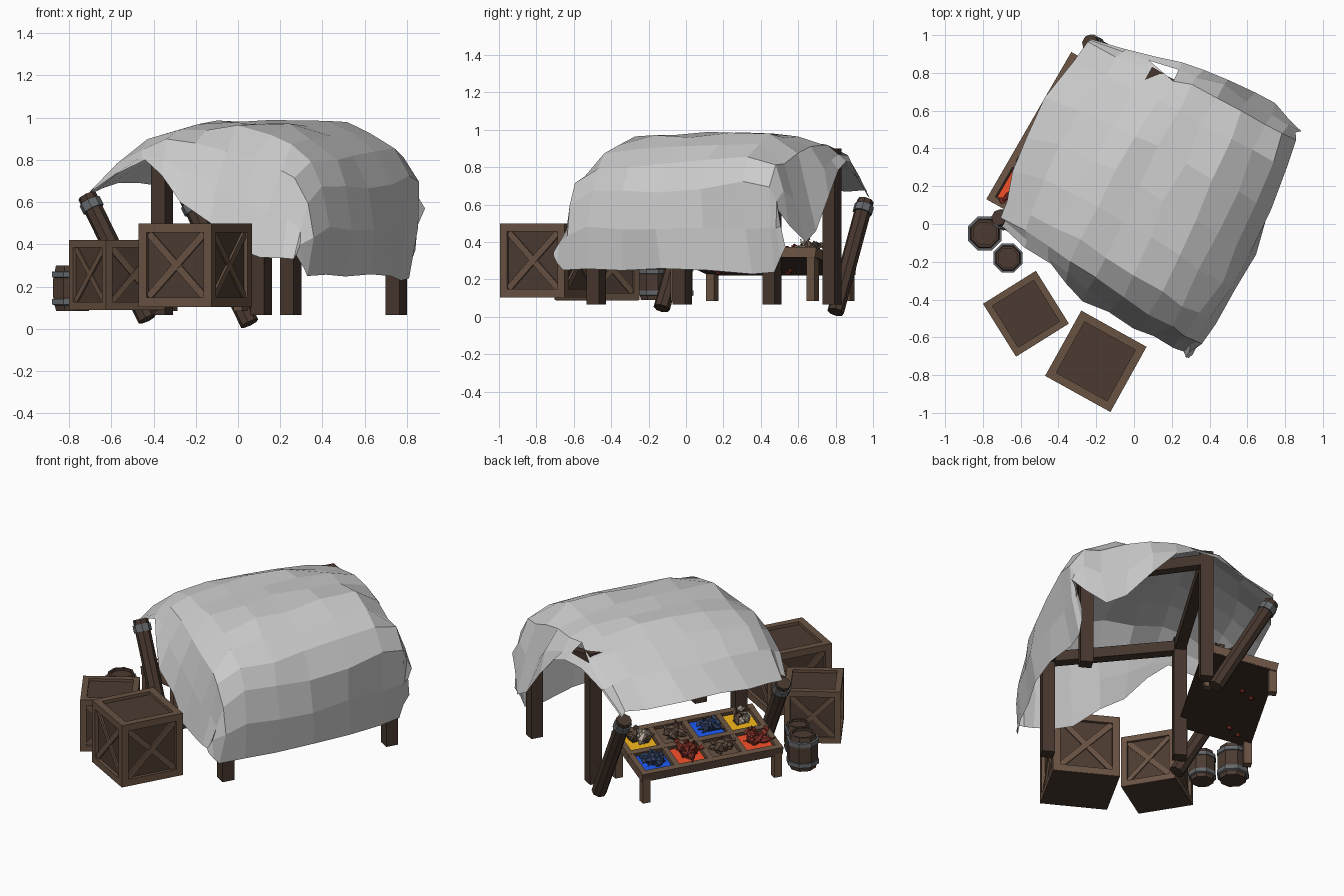
import bpy, bmesh, math, random
from mathutils import Vector, Matrix

if "Cube" in bpy.data.objects:
    bpy.data.objects.remove(bpy.data.objects["Cube"])
random.seed(4)


def mat(name, *c):
    m = bpy.data.materials.new(name)
    m.diffuse_color = (*c, 1)
    m.use_nodes = True
    m.node_tree.nodes["Principled BSDF"].inputs["Base Color"].default_value = m.diffuse_color
    return m


DARK = mat("dark_wood", .062, .038, .027)
PANEL = mat("panel_wood", .072, .044, .031)
TRIM = mat("trim_wood", .14, .085, .055)
IRON = mat("iron", .13, .14, .15)
BLUE, NAVY = mat("blue", .01, .09, .8), mat("navy", .03, .05, .12)
YELLOW, CREAM = mat("yellow", .8, .42, .01), mat("cream", .5, .42, .35)
ORANGE, RED = mat("orange", .8, .07, .02), mat("red", .22, .03, .02)
BROWN = mat("brown", .12, .075, .05)


def finish(bm, name, mats=()):
    me = bpy.data.meshes.new(name)
    bm.to_mesh(me)
    bm.free()
    for m in mats:
        me.materials.append(m)
    ob = bpy.data.objects.new(name, me)
    bpy.context.collection.objects.link(ob)
    return ob


def box(bm, M, c, size, mi=0):
    r = bmesh.ops.create_cube(bm, matrix=M @ Matrix.Translation(c) @ Matrix.Diagonal((*size, 1)))
    for f in {f for v in r["verts"] for f in v.link_faces}:
        f.material_index = mi


def axis_frame(p, q):
    d = Vector(q) - Vector(p)
    return Matrix.Translation(p) @ d.to_track_quat('Z', 'Y').to_matrix().to_4x4(), d.length


def beam(bm, p, q, w):
    M, l = axis_frame(p, q)
    box(bm, M, (0, 0, l / 2), (w, w, l))


def lathe(bm, M, prof, n=8, mi=0):
    """Revolve (radius, height) points and cap the ends."""
    rings = [[bm.verts.new(M @ Vector((r * math.cos(a), r * math.sin(a), h)))
              for a in [2 * math.pi * (i + .5) / n for i in range(n)]] for r, h in prof]
    faces = [bm.faces.new(rings[0][::-1]), bm.faces.new(rings[-1])]
    for a, b in zip(rings, rings[1:]):
        faces += [bm.faces.new((a[i], a[(i + 1) % n], b[(i + 1) % n], b[i])) for i in range(n)]
    for f in faces:
        f.material_index = mi


# Upright posts and the beams joining their tops
posts = [(-.36, -.02, .85), (.11, .78, .90), (.75, .46, .70), (.25, -.48, .75)]
for i, (x, y, z) in enumerate(posts):
    bm = bmesh.new()
    box(bm, Matrix.Translation((x, y, 0)) @ Matrix.Rotation(math.radians(-30), 4, 'Z'),
        (0, 0, (z + .065) / 2), (.075, .075, z - .065))
    finish(bm, f"upright_post_{i}", [DARK])
    nx, ny, nz = posts[(i + 1) % 4]
    bm = bmesh.new()
    beam(bm, (x, y, z - .05), (nx, ny, nz - .05), .065)
    finish(bm, f"top_beam_{i}", [DARK])

# Leaning tie poles with iron bands
for i, (p, q) in enumerate([((.055, .80, .025), (-.235, .96, .62)), ((-.43, -.13, .045), (-.715, .035, .63))]):
    M, l = axis_frame(p, q)
    bm = bmesh.new()
    lathe(bm, M, [(.045, 0), (.045, l)])
    lathe(bm, M, [(.053, l - .075), (.053, l - .03)], mi=1)
    finish(bm, f"leaning_pole_{i}", [DARK, IRON])

# Draped cloth: control net rows run front hem to back hem, columns tied edge to hanging hem
net = [
    [(-.69, 0, .65), (-.43, -.24, .79), (-.22, -.43, .56), (.06, -.58, .34), (.25, -.67, .34), (.28, -.71, .33)],
    [(-.69, .07, .66), (-.42, -.10, .89), (-.12, -.28, .92), (.18, -.47, .86), (.36, -.57, .68), (.37, -.60, .25)],
    [(-.58, .47, .68), (-.20, .33, .94), (.08, .17, .99), (.40, -.03, .94), (.62, -.15, .70), (.63, -.15, .27)],
    [(-.28, .92, .67), (.07, .76, .90), (.32, .66, .94), (.62, .50, .91), (.82, .40, .75), (.81, .43, .22)],
    [(-.23, .97, .63), (.14, .87, .83), (.42, .81, .74), (.70, .66, .40), (.87, .51, .56), (.83, .54, .37)],
]


def spline(pts, t):
    pts = [Vector(p) for p in pts]
    i = min(int(t), len(pts) - 2)
    f = t - i
    b, c = pts[i], pts[i + 1]
    a = pts[i - 1] if i else 2 * b - c
    d = pts[i + 2] if i + 2 < len(pts) else 2 * c - b
    return .5 * (2 * b + (c - a) * f + (2 * a - 5 * b + 4 * c - d) * f * f + (3 * b - a - 3 * c + d) * f ** 3)


bm = bmesh.new()
NR, NC = 10, 11
grid = []
for r in range(NR + 1):
    row = []
    for c in range(NC + 1):
        p = spline([spline(line, 5 * c / NC) for line in net], 4 * r / NR)
        row.append(bm.verts.new(p + Vector([random.uniform(-.015, .015) for _ in range(3)])))
    grid.append(row)
for r in range(NR):
    for c in range(NC):
        if (r, c) == (NR - 2, 2):      # torn hole beside the post
            bm.faces.new((grid[r][c], grid[r][c + 1], grid[r + 1][c]))
            continue
        bm.faces.new((grid[r][c], grid[r][c + 1], grid[r + 1][c + 1], grid[r + 1][c]))
finish(bm, "cloth_canopy")


# Crates: recessed core, solid base, edge frame, crossed braces on the four sides
def crate(name, x, y, z, s, ang):
    M = Matrix.Translation((x, y, z + s / 2)) @ Matrix.Rotation(math.radians(ang), 4, 'Z')
    f = s * .11
    h = (s - f) / 2
    bm = bmesh.new()
    box(bm, M, (0, 0, 0), (s - f * .9,) * 3, 0)
    box(bm, M, (0, 0, -s / 2 + .01), (s - .01, s - .01, .024), 0)
    for a in (-h, h):
        for b in (-h, h):
            box(bm, M, (0, a, b), (s, f, f), 1)
            box(bm, M, (a, 0, b), (f, s - 2 * f, f), 1)
            box(bm, M, (a, b, 0), (f, f, s - 2 * f), 1)
    for k in range(4):
        R = M @ Matrix.Rotation(k * math.pi / 2, 4, 'Z')
        for sg, dep in ((1, .008), (-1, .011)):
            e = h - f * .6
            Rb = R @ Matrix.Translation((0, -s / 2 + dep + .007, 0)) @ Matrix.Rotation(sg * math.pi / 4, 4, 'Y')
            box(bm, Rb, (0, 0, 0), (f * .8, .014, 2 * e * 1.414), 1)
    finish(bm, name, [PANEL, TRIM])


crate("large_crate", -.202, -.727, .104, .395, -29)
crate("small_crate", -.572, -.475, .09, .33, 32)


# Barrels with recessed lids and two hoops
def barrel(name, x, y, z, r, h):
    M = Matrix.Translation((x, y, z))
    bm = bmesh.new()
    lathe(bm, M, [(.8 * r, 0), (.95 * r, h * .3), (.95 * r, h * .7), (.8 * r, h), (.66 * r, h), (.66 * r, h * .93)])
    for t in (.2, .8):
        lathe(bm, M, [(.9 * r, h * (t - .08)), (r, h * (t - .06)), (r, h * (t + .06)), (.72 * r, h * (t + .08))], mi=1)
    finish(bm, name, [PANEL, IRON])


barrel("large_barrel", -.79, -.05, .085, .097, .215)
barrel("small_barrel", -.668, -.18, .09, .083, .19)

# Sloping display table: local x goes inward and up, y along its length
L, W = .9, .44
U = Vector((.866, -.5, .23)).normalized()
V = Vector((.5, .866, 0))
N = U.cross(V)
T = Matrix((U, V, N)).transposed().to_4x4()
T.translation = (-.555, .52, .265)
bm = bmesh.new()
box(bm, T, (W / 2, 0, -.037), (W - .004, L - .004, .02), 1)
for x in (.018, W / 2, W - .018):
    box(bm, T, (x, 0, -.017), (.036, L, .054), 0)
for k in range(5):
    box(bm, T, (W / 2, (k / 4 - .5) * (L - .036), -.016), (W - .004, .034, .05), 0)
for x in (.025, W - .025):
    for y in (-L / 2 + .03, L / 2 - .03):
        top = T @ Vector((x, y, -.03))
        box(bm, Matrix.Translation((top.x, top.y, 0)) @ Matrix.Rotation(math.radians(-30), 4, 'Z'),
            (0, 0, (top.z + .085) / 2), (.048, .048, top.z - .085), 0)
finish(bm, "display_table", [TRIM, DARK])


# Goods: each tray has a coloured bed and a heap of low-poly fish
def fish(bm, M, l, mi):
    lathe(bm, M, [(.004, 0), (.024, l * .28), (.021, l * .55), (.005, l * .85)], 6, mi)
    box(bm, M, (0, 0, l * .93), (.034, .006, l * .2), mi)


trays = [[(ORANGE, RED), (BROWN, BROWN), (ORANGE, RED), (BLUE, NAVY)],
         [(YELLOW, CREAM), (BLUE, NAVY), (BROWN, BROWN), (YELLOW, CREAM)]]
for i, row in enumerate(trays):
    for k, (bed, skin) in enumerate(row):
        C = T @ Matrix.Translation((W * (.27 + .46 * i), (k - 1.5) * (L - .036) / 4, -.016))
        bm = bmesh.new()
        box(bm, C, (0, 0, 0), (.155, .17, .016), 0)
        upright = skin in (CREAM, RED)
        for j in range(12):
            a = 2.4 * j + random.uniform(-.3, .3)
            tilt = random.uniform(.45, 1.3) if upright else random.uniform(1.3, 1.6)
            R = Matrix.Rotation(a, 4, 'Z') @ Matrix.Rotation(tilt, 4, 'Y') @ Matrix.Rotation(a, 4, 'Z')
            back = .02 if upright else .05
            start = Matrix.Translation((random.uniform(-.025, .025) - back * math.cos(a),
                                        random.uniform(-.035, .035) - back * math.sin(a),
                                        .014 + (0 if upright else .0025 * j)))
            fish(bm, C @ start @ R, random.uniform(.08, .11), 2 if skin == CREAM and j % 2 else 1)
        if skin == RED:                # shells poking through the underside
            for px, py in ((-.03, -.02), (.03, .03)):
                lathe(bm, C @ Matrix.Translation((px, py, 0)), [(.008, -.045), (.017, -.035), (.017, -.01)], 5, 1)
        finish(bm, f"goods_tray_{i}_{k}", [bed, skin, BROWN])
